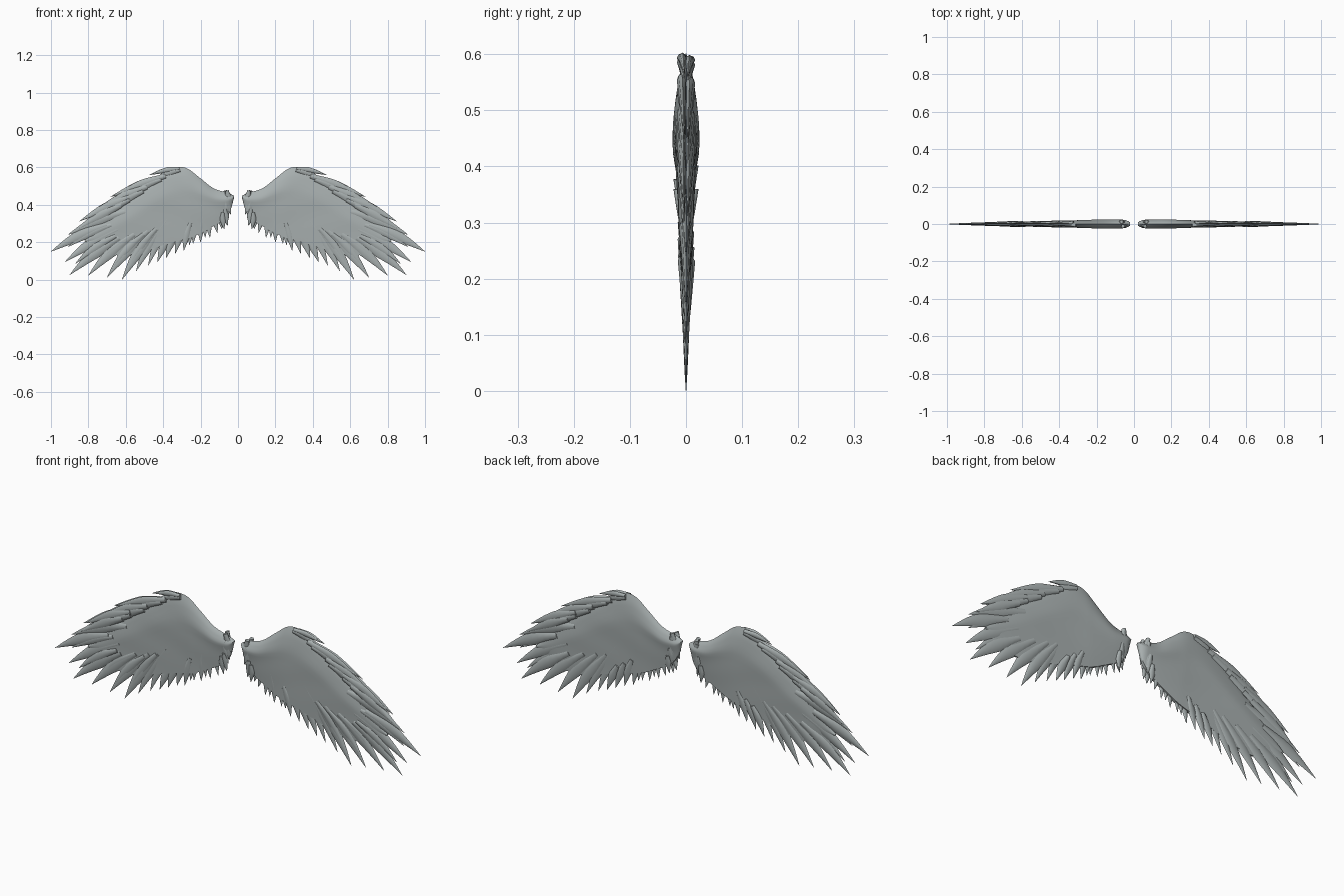
import bpy, bmesh, math, random
from mathutils import Vector

if "Cube" in bpy.data.objects:
    bpy.data.objects.remove(bpy.data.objects["Cube"])

random.seed(4)
grey = bpy.data.materials.new("feather grey")
grey.diffuse_color = (0.40, 0.44, 0.44, 1)
grey.use_nodes = True
grey.node_tree.nodes["Principled BSDF"].inputs["Base Color"].default_value = grey.diffuse_color


def spline(pts, t):
    """Catmull-Rom point at t in 0..1 along a list of 2D points."""
    f = t * (len(pts) - 1)
    i = min(int(f), len(pts) - 2)
    f -= i
    p = [Vector(pts[max(0, min(len(pts) - 1, i + k))]) for k in (-1, 0, 1, 2)]
    return 0.5 * (2 * p[1] + (p[2] - p[0]) * f
                  + (2 * p[0] - 5 * p[1] + 4 * p[2] - p[3]) * f * f
                  + (3 * p[1] - p[0] - 3 * p[2] + p[3]) * f ** 3)


def loft(bm, rings):
    """Join closed rings of points with quads and cap both ends."""
    vr = [[bm.verts.new(p) for p in r] for r in rings]
    n = len(vr[0])
    for a, b in zip(vr, vr[1:]):
        for k in range(n):
            bm.faces.new((a[k], a[(k + 1) % n], b[(k + 1) % n], b[k]))
    bm.faces.new(vr[0])
    bm.faces.new(vr[-1])


def finish(bm, name):
    """Make the object, smooth it and mirror it to the other wing."""
    bmesh.ops.remove_doubles(bm, verts=bm.verts, dist=1e-5)
    bmesh.ops.recalc_face_normals(bm, faces=bm.faces)
    me = bpy.data.meshes.new(name)
    bm.to_mesh(me)
    bm.free()
    me.materials.append(grey)
    ob = bpy.data.objects.new(name, me)
    bpy.context.collection.objects.link(ob)
    ob.modifiers.new("other wing", 'MIRROR').use_mirror_merge = False
    bpy.ops.object.select_all(action='DESELECT')
    ob.select_set(True)
    bpy.context.view_layer.objects.active = ob
    bpy.ops.object.shade_smooth_by_angle(angle=math.radians(50))


# Wing body: lens sections between leading and trailing edges
lead = [(.02, .447), (.05, .463), (.13, .488), (.205, .545), (.28, .598), (.36, .592),
        (.46, .53), (.58, .435), (.68, .35), (.76, .275), (.82, .21)]
trail = [(.022, .435), (.045, .36), (.09, .31), (.16, .27), (.24, .23), (.33, .205),
         (.43, .175), (.53, .145), (.64, .13), (.74, .15), (.815, .20)]
bm = bmesh.new()
rings = []
N, M = 48, 14
for i in range(N + 1):
    t = i / N
    a, b = spline(lead, t), spline(trail, t)
    thick = 0.023 * min(1, 0.35 + 6 * t) * (1 - 0.75 * max(0, t - 0.4) / 0.6)
    front, back = [], []
    for j in range(M + 1):
        s = j / M
        p = a.lerp(b, s)
        h = thick * min(1, (s / 0.3) ** 0.6 if s < 0.3 else 1) * (1 - 0.7 * max(0, s - 0.35) / 0.65)
        h *= 1 + 0.07 * math.sin(19 * p.x + 6 * s) * math.sin(23 * p.y)
        front.append((p.x, -h, p.y))
        if j:
            back.append((p.x, h, p.y))
    rings.append(front + back[::-1])
loft(bm, rings)
finish(bm, "wing_body")


def feather(bm, tip, pivot, length, width, thick, y=0.0, bend=0.012):
    """Pointed blade that ends at tip and lies on a line from pivot."""
    tip, pivot = Vector(tip), Vector(pivot)
    d = (tip - pivot).normalized()
    n = Vector((-d.y, d.x))
    rings = []
    for i in range(10):
        u = i / 9
        w = width * (0.55 + 0.45 * u / 0.4 if u < 0.4 else 1 - ((u - 0.4) / 0.6) ** 1.25) + 0.0006
        h = thick * (1 - u) ** 0.8 + 0.0004
        c = tip - d * length * (1 - u) + n * bend * math.sin(math.pi * u)
        ring = []
        for k in range(8):
            ang = k * math.pi / 4
            q = c + n * w * math.cos(ang)
            ring.append((q.x, y * (1 - 0.5 * u) + h * math.sin(ang), q.y))
        rings.append(ring)
    loft(bm, rings)


# Long flight feathers fanning out from the wrist
bm = bmesh.new()
for tip in [(.91, .24), (1.0, .15), (.925, .095), (.90, .025), (.80, .022), (.70, .012),
            (.62, .0), (.545, .045), (.48, .075)]:
    feather(bm, tip, (.28, .49), 0.33, 0.031, 0.012)
# shorter feathers filling the gaps
for tip in [(.91, .175), (.87, .085), (.77, .06), (.68, .05), (.59, .06), (.52, .085)]:
    feather(bm, tip, (.28, .49), 0.26, 0.024, 0.011, random.uniform(-.004, .004))
finish(bm, "flight_feathers")

# Shorter inner feathers along the trailing edge
bm = bmesh.new()
for tip in [(.43, .095), (.385, .115), (.335, .14), (.29, .155), (.26, .185), (.24, .192),
            (.2, .2), (.175, .225), (.15, .225), (.11, .25)]:
    feather(bm, tip, (.16, .70), 0.15, 0.021, 0.011, random.uniform(-.006, .006), 0.005)
# tuft at the wing root, layered front to back
for k, tip in enumerate([(.08, .27), (.062, .30), (.055, .33), (.045, .36), (.038, .39)]):
    for y in (-.012, .012):
        feather(bm, (tip[0] + y * 0.5, tip[1] + abs(k % 2) * y), (.10, .60),
                0.09, 0.016, 0.010, y, 0.003)
finish(bm, "inner_feathers")

# Covert feathers along the leading edge, in front and back layers
bm = bmesh.new()
for tip, length, width in [((.465, .563), .15, .014), ((.43, .545), .12, .018),
                           ((.675, .445), .30, .022), ((.62, .445), .22, .02),
                           ((.75, .377), .28, .024), ((.71, .37), .22, .022),
                           ((.84, .315), .28, .024), ((.80, .31), .24, .022),
                           ((.86, .27), .26, .024)]:
    for y in (-.007, .007):
        feather(bm, (tip[0] + y, tip[1] - y * 0.4), (.25, .605), length, width, 0.009, y, 0.006)
finish(bm, "covert_feathers")
